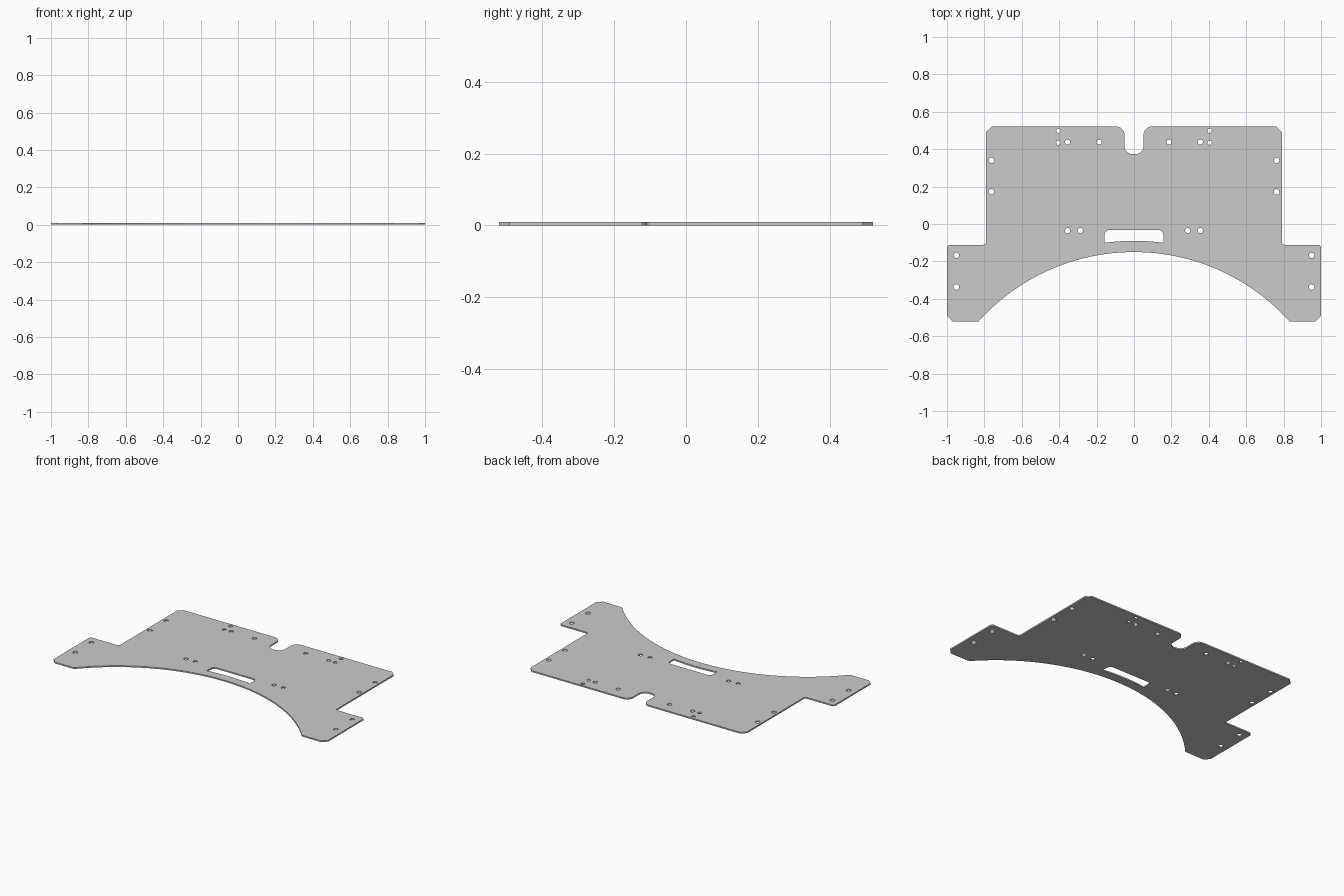
import bpy, bmesh
from math import sin, cos, pi, sqrt, asin
from mathutils import Vector

if "Cube" in bpy.data.objects:
    bpy.data.objects.remove(bpy.data.objects["Cube"])

THICK = 0.009
ARC_TOP, ARC_R = -0.15, 1.116


def corner(x, y, d_in, d_out, r, segs=8):
    """Round a right-angle corner; one segment gives a chamfer."""
    p, a, b = Vector((x, y)), Vector(d_in), Vector(d_out)
    c = p - a * r + b * r
    return [tuple(c - b * r * cos(t) + a * r * sin(t))
            for t in (pi / 2 * i / segs for i in range(segs + 1))]


def arc(x_end, top, radius, segs):
    """Right half of a shallow arch, from x_end to the crown at x = 0."""
    a = asin(x_end / radius)
    return [(radius * sin(a * i / segs), top - radius + radius * cos(a * i / segs))
            for i in range(segs, -1, -1)]


def mirrored(half):
    """Close a half profile that starts and ends on x = 0."""
    return half + [(-x, y) for x, y in reversed(half[1:-1])]


def circle(x, y, r, segs=20):
    return [(x + r * cos(2 * pi * i / segs), y + r * sin(2 * pi * i / segs))
            for i in range(segs)]


E, W, N, S = (1, 0), (-1, 0), (0, 1), (0, -1)

# Outer outline: notch, shoulders, wings, arched front edge
outline = [(0, 0.373)]
outline += corner(0.051, 0.373, E, N, 0.045)
outline += corner(0.051, 0.521, N, E, 0.045)
outline += corner(0.79, 0.521, E, S, 0.03, 1)
outline += corner(0.79, -0.111, S, E, 0.014, 4)
outline += corner(1.0, -0.111, E, S, 0.012, 1)
outline += corner(1.0, -0.521, S, W, 0.03, 1)
outline += arc(0.83, ARC_TOP, ARC_R, 32)

# Handle slot, its lower edge following the arch
slot = [(0, -0.032)] + corner(0.158, -0.032, E, S, 0.028) + arc(0.158, -0.09, ARC_R + 0.06, 8)

loops = [mirrored(outline), mirrored(slot)]

# Screw holes, the same on both sides
holes = [(0.404, 0.498, 0.012), (0.404, 0.435, 0.012),
         (0.355, 0.438, 0.014), (0.187, 0.438, 0.014),
         (0.762, 0.34, 0.015), (0.762, 0.172, 0.015),
         (0.355, -0.035, 0.014), (0.287, -0.035, 0.014),
         (0.95, -0.168, 0.015), (0.95, -0.337, 0.015)]
for x, y, r in holes:
    loops += [circle(x, y, r), circle(-x, y, r)]

# Fill the sheet and give it thickness
bm = bmesh.new()
for pts in loops:
    vs = [bm.verts.new((x, y, 0)) for x, y in pts]
    for i, v in enumerate(vs):
        bm.edges.new((v, vs[i - 1]))
bmesh.ops.triangle_fill(bm, use_beauty=True, edges=bm.edges[:], normal=(0, 0, 1))
ext = bmesh.ops.extrude_face_region(bm, geom=bm.faces[:], use_keep_orig=True)
bmesh.ops.translate(bm, vec=(0, 0, THICK),
                    verts=[g for g in ext["geom"] if isinstance(g, bmesh.types.BMVert)])
bmesh.ops.recalc_face_normals(bm, faces=bm.faces[:])

mesh = bpy.data.meshes.new("mounting_plate")
bm.to_mesh(mesh)
bm.free()
plate = bpy.data.objects.new("mounting_plate", mesh)
bpy.context.collection.objects.link(plate)
bpy.context.view_layer.objects.active = plate
plate.select_set(True)
bpy.ops.object.shade_smooth_by_angle(angle=0.5)
